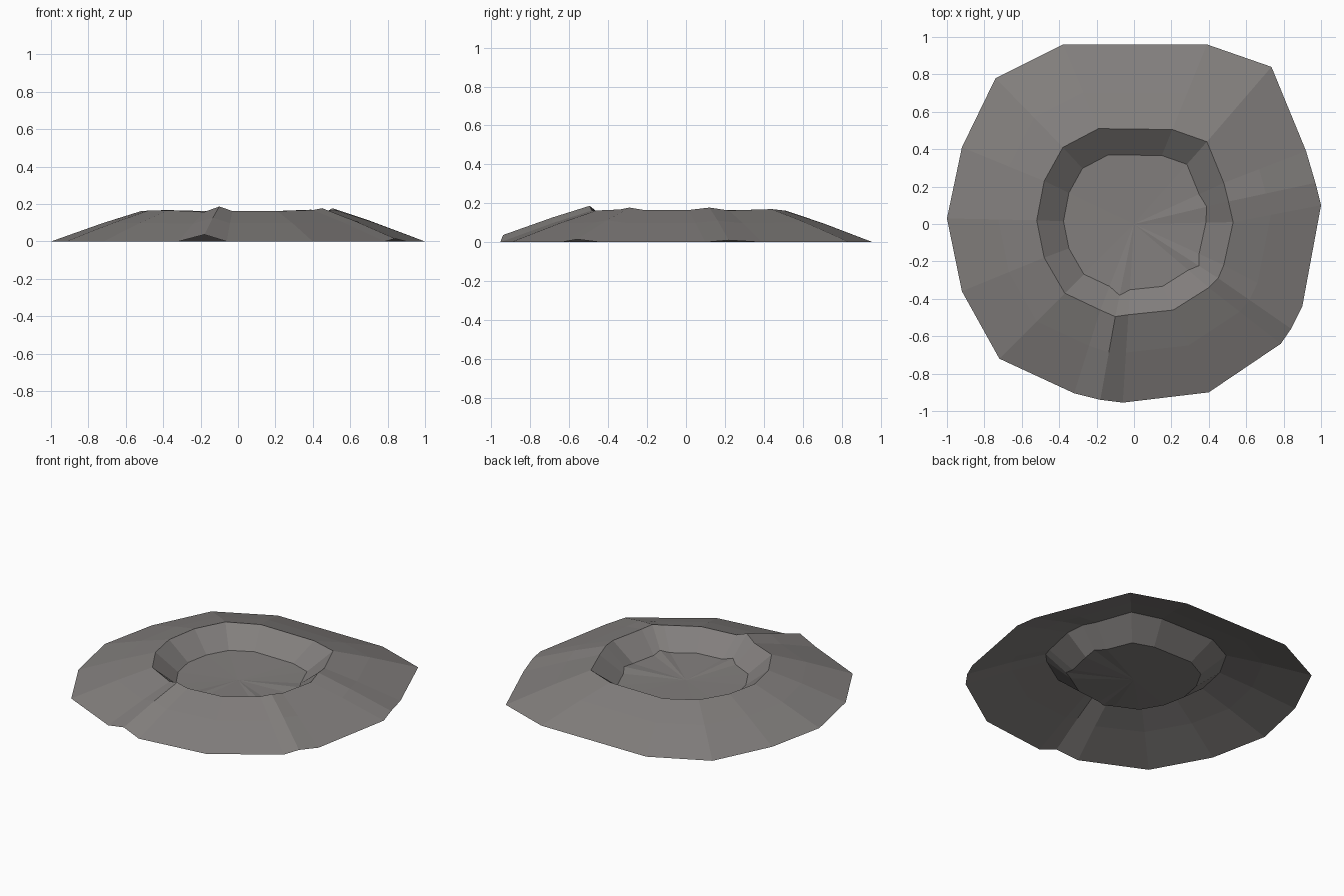
import bpy, bmesh
from mathutils import Vector

if "Cube" in bpy.data.objects:
    bpy.data.objects.remove(bpy.data.objects["Cube"])

# Footprint and rim outlines, counter-clockwise; three columns are raised ridges
OUTER = [(1, .10, 0), (.97, .22, .01), (.92, .39, 0), (.735, .84, 0), (.39, .96, 0),
         (-.38, .96, 0), (-.74, .78, 0), (-.92, .41, 0), (-1, .03, 0), (-.92, -.36, 0),
         (-.72, -.72, 0), (-.32, -.905, 0), (-.18, -.94, .037), (-.06, -.955, 0),
         (.40, -.90, 0), (.785, -.64, 0), (.84, -.56, .015), (.90, -.44, 0)]
RIM = [(.53, .01, .165), (.505, .12, .178), (.48, .22, .163), (.39, .44, .17), (.205, .505, .163),
       (-.19, .51, .163), (-.38, .41, .168), (-.48, .23, .165), (-.52, .02, .162), (-.48, -.18, .165),
       (-.37, -.37, .167), (-.18, -.46, .158), (-.10, -.495, .187), (-.03, -.485, .163),
       (.21, -.46, .163), (.40, -.34, .168), (.45, -.29, .178), (.48, -.22, .166)]
RIDGES = (1, 12, 16)
FLOOR_Z = .05

outer = [Vector(p) for p in OUTER]
rim = [Vector(p) for p in RIM]

# Slope break halfway up the outside
middle = []
for o, r in zip(outer, rim):
    p = o.lerp(r, .57)
    p.z = o.z + (r.z - o.z) * .60
    middle.append(p)

# Bowl floor outline, shrunk from the rim
floor = []
for i, r in enumerate(rim):
    s = .77 if i in RIDGES else .725
    floor.append(Vector((r.x * s, r.y * s, FLOOR_Z + (.01 if i in RIDGES else 0))))

# Open shell: rings joined by quads, floor closed by a fan
bm = bmesh.new()
rings = [[bm.verts.new(p) for p in ring] for ring in (outer, middle, rim, floor)]
n = len(outer)
for a, b in zip(rings, rings[1:]):
    for i in range(n):
        j = (i + 1) % n
        bm.faces.new((a[i], a[j], b[j], b[i]))
centre = bm.verts.new((0, 0, FLOOR_Z - .01))
for i in range(n):
    bm.faces.new((rings[-1][i], rings[-1][(i + 1) % n], centre))

mesh = bpy.data.meshes.new("crater")
bm.to_mesh(mesh)
bm.free()
crater = bpy.data.objects.new("crater", mesh)
bpy.context.collection.objects.link(crater)

# Grey rock
rock = bpy.data.materials.new("grey rock")
rock.diffuse_color = (.225, .212, .206, 1)
rock.use_nodes = True
rock.node_tree.nodes["Principled BSDF"].inputs["Base Color"].default_value = rock.diffuse_color
mesh.materials.append(rock)
